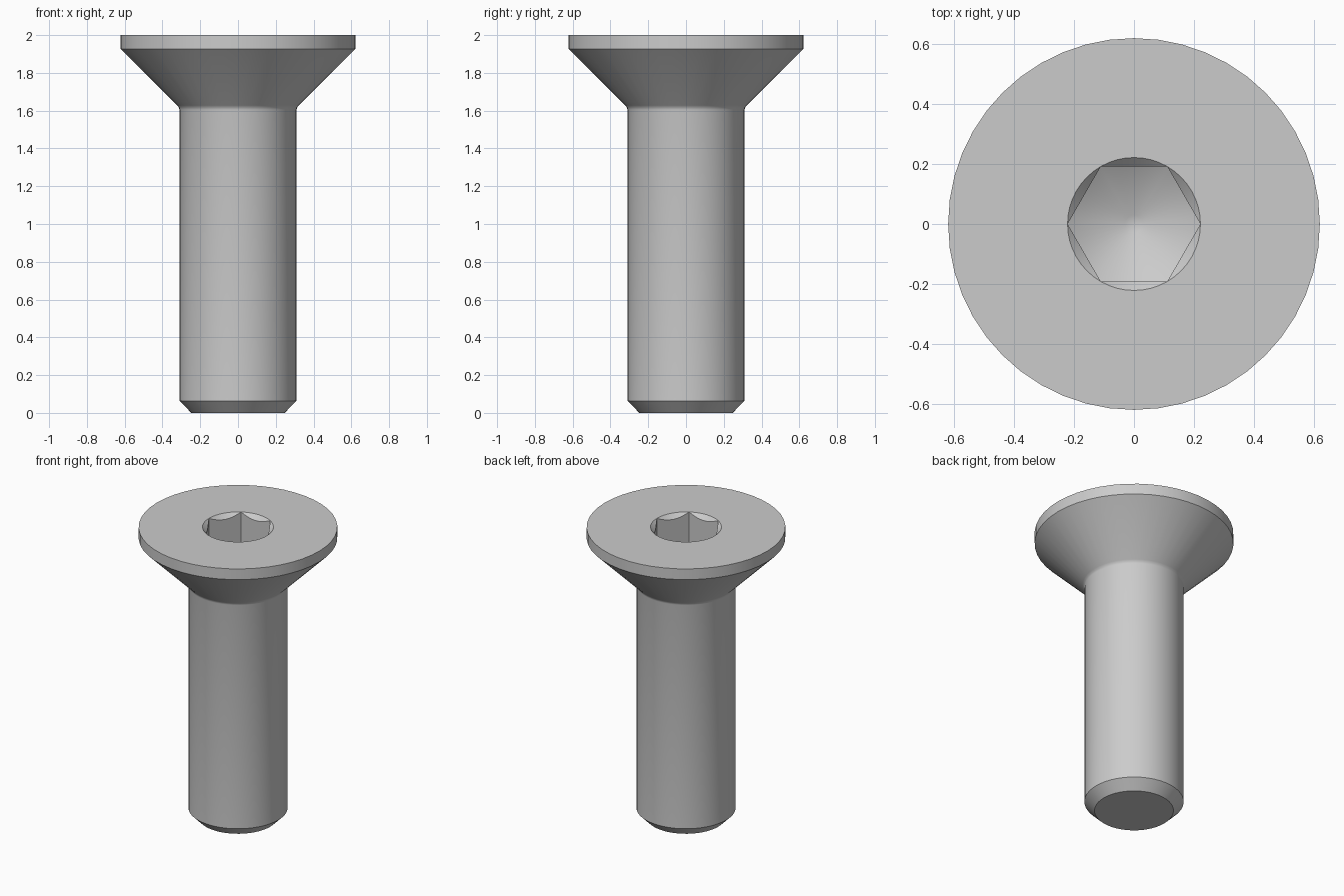
import bpy, bmesh, math

cube = bpy.data.objects.get("Cube")
if cube:
    bpy.data.objects.remove(cube, do_unlink=True)

SEGMENTS = 48
SOCKET_R = 0.222      # socket radius across corners
SOCKET_FLOOR = 1.76   # height where the socket corners meet the drill cone
TIP_R = 0.03
DRILL_SLOPE = math.tan(math.radians(30))


def circle(r, z):
    return lambda a: (r, z)


def hex_radius(a):
    step = math.pi / 3
    return SOCKET_R * math.cos(step / 2) / math.cos(a % step - step / 2)


# Scalloped edge where the 45 degree chamfer meets the hexagon walls
def scallop(a):
    r = hex_radius(a)
    return r, 2 - (SOCKET_R - r)


# Lower edge of the hexagon walls, resting on the drill cone
def socket_base(a):
    r = hex_radius(a)
    return r, SOCKET_FLOOR - (SOCKET_R - r) * DRILL_SLOPE


# Shaft end, shaft, small fillet, countersunk head, then down into the socket
rings = [
    circle(0.247, 0), circle(0.31, 0.064), circle(0.31, 1.605),
    circle(0.313, 1.617), circle(0.322, 1.628),
    circle(0.621, 1.926), circle(0.621, 2), circle(SOCKET_R, 2),
    scallop, socket_base,
    circle(TIP_R, SOCKET_FLOOR - (SOCKET_R - TIP_R) * DRILL_SLOPE),
]

bm = bmesh.new()
angles = [2 * math.pi * i / SEGMENTS for i in range(SEGMENTS)]
loops = []
for ring in rings:
    loop = []
    for a in angles:
        r, z = ring(a)
        loop.append(bm.verts.new((r * math.cos(a), r * math.sin(a), z)))
    loops.append(loop)
for low, high in zip(loops, loops[1:]):
    for i in range(SEGMENTS):
        j = (i + 1) % SEGMENTS
        bm.faces.new((low[i], low[j], high[j], high[i]))
bm.faces.new(loops[0][::-1])
bm.faces.new(loops[-1])
bmesh.ops.remove_doubles(bm, verts=bm.verts, dist=1e-5)
bmesh.ops.recalc_face_normals(bm, faces=bm.faces)

mesh = bpy.data.meshes.new("countersunk_screw")
bm.to_mesh(mesh)
bm.free()
screw = bpy.data.objects.new("countersunk_screw", mesh)
bpy.context.collection.objects.link(screw)

# Plain grey metal
grey = bpy.data.materials.new("steel_grey")
grey.use_nodes = True
colour = (0.6, 0.6, 0.6, 1)
grey.diffuse_color = colour
grey.node_tree.nodes["Principled BSDF"].inputs["Base Color"].default_value = colour
mesh.materials.append(grey)

bpy.ops.object.select_all(action="DESELECT")
screw.select_set(True)
bpy.context.view_layer.objects.active = screw
bpy.ops.object.shade_smooth_by_angle(angle=math.radians(35))
